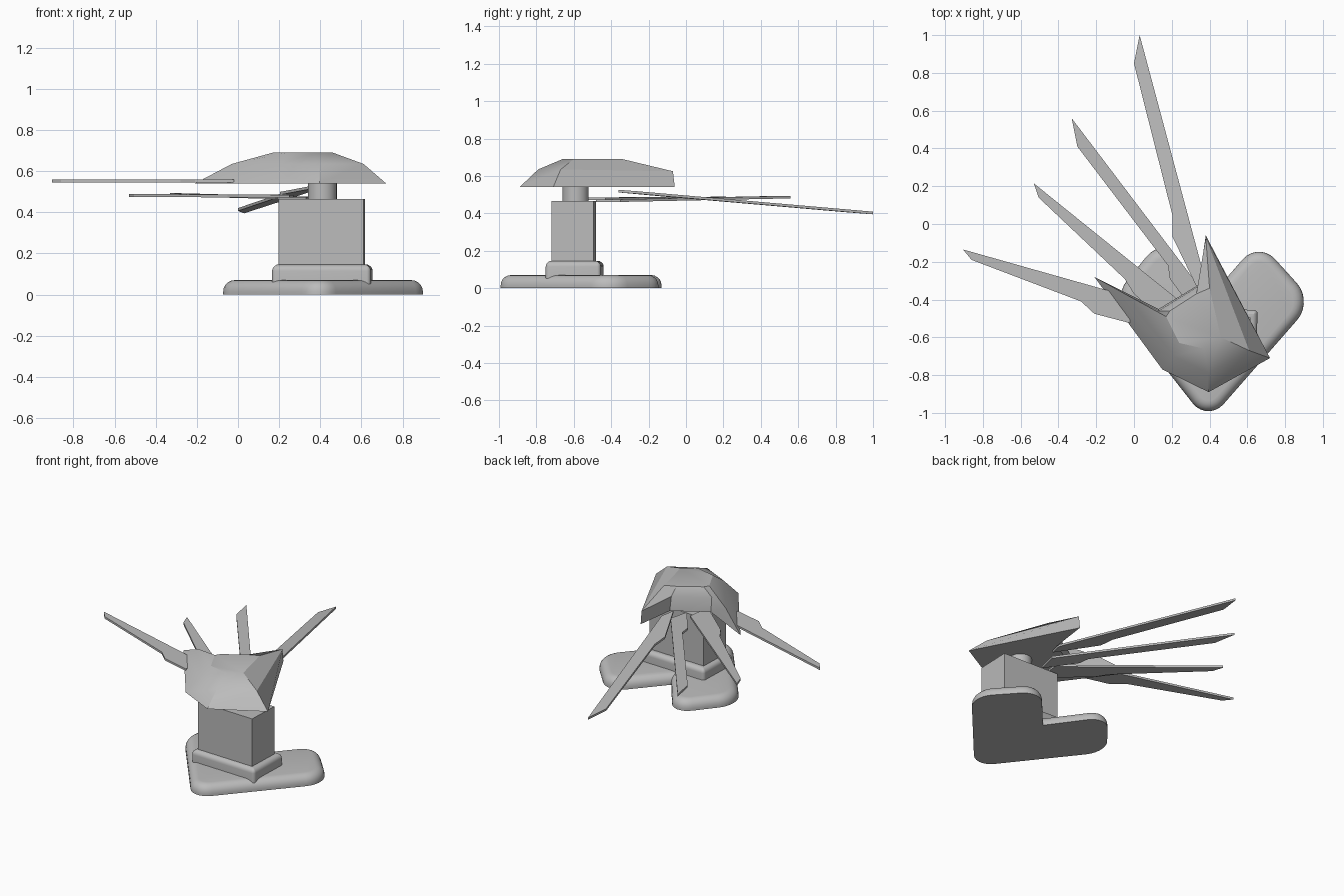
import bpy, bmesh, math
from mathutils import Matrix, Vector

cube = bpy.data.objects.get("Cube")
if cube:
    bpy.data.objects.remove(cube, do_unlink=True)

grey = bpy.data.materials.new("plain_grey")
grey.use_nodes = True
colour = (0.5, 0.5, 0.5, 1)
grey.diffuse_color = colour
grey.node_tree.nodes["Principled BSDF"].inputs["Base Color"].default_value = colour


def finish(name, bm, smooth=True):
    bmesh.ops.recalc_face_normals(bm, faces=bm.faces)
    mesh = bpy.data.meshes.new(name)
    bm.to_mesh(mesh)
    bm.free()
    mesh.materials.append(grey)
    ob = bpy.data.objects.new(name, mesh)
    bpy.context.collection.objects.link(ob)
    if smooth:
        bpy.ops.object.select_all(action='DESELECT')
        ob.select_set(True)
        bpy.context.view_layer.objects.active = ob
        bpy.ops.object.shade_smooth_by_angle(angle=math.radians(30))
    return ob


def loft(rings):
    """Join rings of points with side faces and close both ends."""
    bm = bmesh.new()
    loops = [[bm.verts.new(p) for p in ring] for ring in rings]
    n = len(loops[0])
    for low, high in zip(loops, loops[1:]):
        for i in range(n):
            j = (i + 1) % n
            bm.faces.new((low[i], low[j], high[j], high[i]))
    bm.faces.new(loops[0][::-1])
    bm.faces.new(loops[-1])
    bm.normal_update()
    return bm


def prism(outline, z0, z1, corner=0, top=0, sharp=()):
    """Extrude an outline, rounding its corners and its top rim."""
    bm = loft([[(x, y, z) for x, y in outline] for z in (z0, z1)])
    keep = [Vector(p) for p in sharp]
    if corner:
        edges = [e for e in bm.edges
                 if abs(e.verts[0].co.z - e.verts[1].co.z) > 0.01
                 and all((e.verts[0].co.xy - k).length > 0.01 for k in keep)]
        bmesh.ops.bevel(bm, geom=edges, offset=corner, segments=7, profile=0.5, affect='EDGES')
    if top:
        edges = [e for e in bm.edges if all(v.co.z > z1 - 1e-4 for v in e.verts)]
        bmesh.ops.bevel(bm, geom=edges, offset=top, segments=5, profile=0.5, affect='EDGES')
    return bm


def box_outline(cx, cy, w, d, turn):
    rot = Matrix.Rotation(math.radians(turn), 2)
    return [rot @ Vector((sx * w / 2, sy * d / 2)) + Vector((cx, cy))
            for sx, sy in ((-1, -1), (1, -1), (1, 1), (-1, 1))]


# Rounded L-shaped foot
notch = (0.39, -0.40)
foot = [(0.39, -1.05), (0.95, -0.41), (0.66, -0.09), notch, (0.15, -0.07), (-0.12, -0.40)]
finish("foot", prism(foot, 0, 0.07, corner=0.13, top=0.055, sharp=[notch]))

# Collar and square post
finish("collar", prism(box_outline(0.41, -0.595, 0.48, 0.295, -2), 0.05, 0.145, corner=0.02, top=0.03))
finish("post", prism(box_outline(0.407, -0.60, 0.412, 0.225, -2), 0.10, 0.465), False)

# Round neck
bm = bmesh.new()
bmesh.ops.create_cone(bm, cap_ends=True, segments=32, radius1=0.07, radius2=0.07, depth=0.12,
                      matrix=Matrix.Translation((0.41, -0.59, 0.51)))
finish("neck", bm)

# Faceted hood with two swept-back points
rim = [(0.395, -0.89, 0.54), (0.72, -0.71, 0.54), (0.38, -0.06, 0.54), (0.345, -0.32, 0.54),
       (0.13, -0.45, 0.54), (-0.21, -0.28, 0.54), (0.15, -0.77, 0.54)]
ridge = [(0.395, -0.79, 0.635), (0.61, -0.67, 0.635), (0.38, -0.07, 0.625), (0.34, -0.33, 0.635),
         (0.13, -0.46, 0.635), (-0.03, -0.38, 0.635), (0.21, -0.70, 0.635)]
crown = [(0.37, -0.66, 0.69), (0.46, -0.60, 0.69), (0.40, -0.34, 0.69), (0.33, -0.37, 0.69),
         (0.19, -0.46, 0.69), (0.17, -0.49, 0.69), (0.24, -0.63, 0.69)]
finish("hood", loft([rim, ridge, crown]))


def blade(name, outline, z_root, z_tip, thick=0.014):
    """Thin plate whose height runs evenly from root (last point) to tip (first point)."""
    tip, root = Vector(outline[0]), Vector(outline[-1])
    axis = tip - root

    def height(p):
        t = (Vector(p) - root).dot(axis) / axis.length_squared
        return z_root + (z_tip - z_root) * t
    rings = [[(x, y, height((x, y)) + dz) for x, y in outline] for dz in (-thick / 2, thick / 2)]
    finish(name, loft(rings), False)


# Fan of four long blades
blade("blade_outer_right", [(-0.905, -0.135), (-0.86, -0.19), (-0.28, -0.41), (-0.21, -0.475),
                            (-0.02, -0.525), (-0.02, -0.385)], 0.552, 0.552)
blade("blade_inner_right", [(-0.53, 0.215), (-0.505, 0.14), (-0.05, -0.29), (0.0, -0.37),
                            (0.25, -0.59), (0.27, -0.43)], 0.478, 0.482)
blade("blade_inner_left", [(-0.33, 0.56), (-0.30, 0.41), (0.18, -0.22), (0.19, -0.29),
                           (0.33, -0.48), (0.36, -0.35)], 0.468, 0.487)
blade("blade_outer_left", [(0.03, 1.0), (0.0, 0.85), (0.205, 0.04), (0.205, -0.07),
                           (0.345, -0.36), (0.37, -0.27)], 0.512, 0.402)
